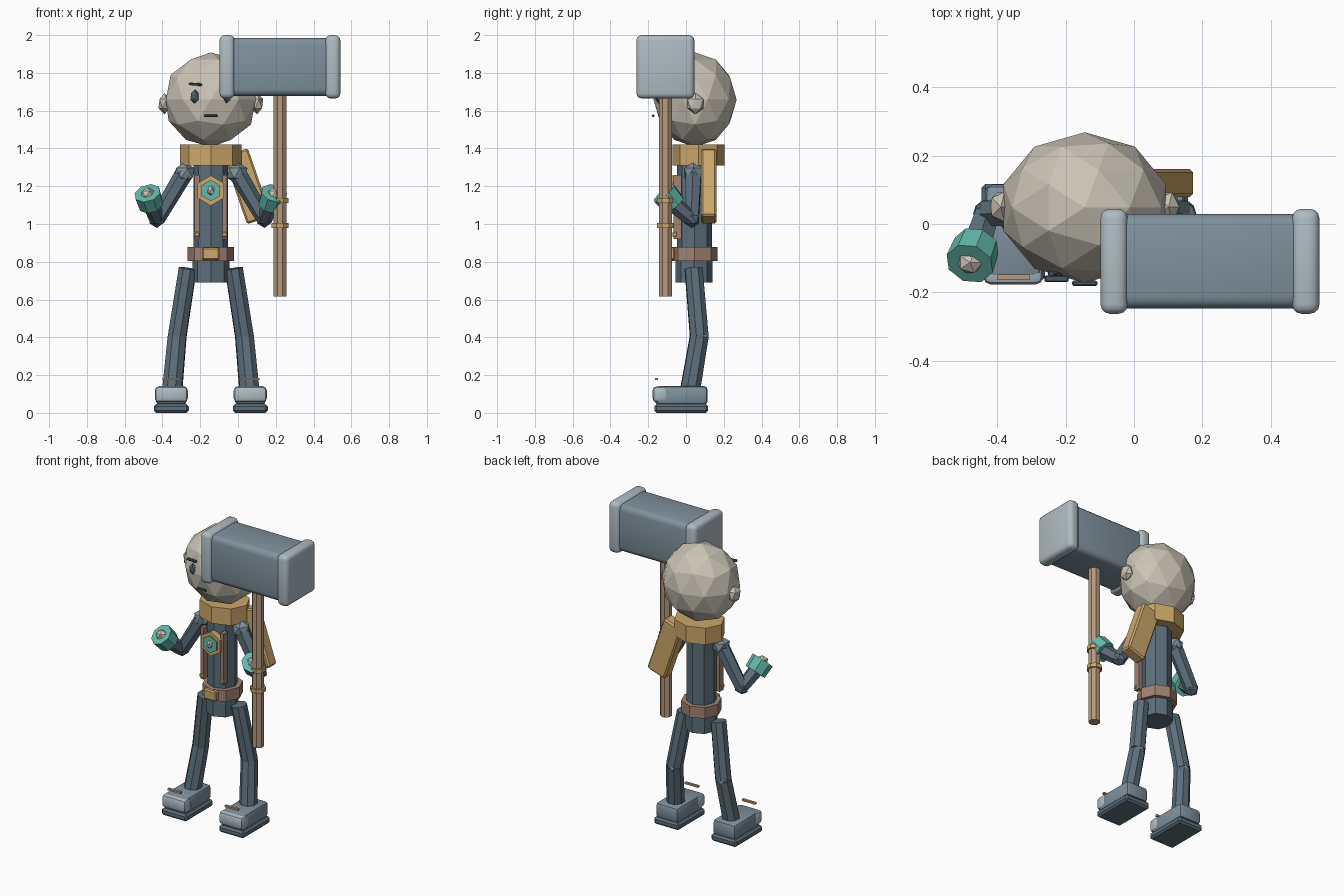
import bpy, bmesh, math
from mathutils import Vector, Matrix

if "Cube" in bpy.data.objects:
    bpy.data.objects.remove(bpy.data.objects["Cube"])

CX, CY = -0.144, 0.045   # body axis


def mat(name, hexa):
    m = bpy.data.materials.new(name)
    c = [int(hexa[i:i + 2], 16) / 255 for i in (0, 2, 4)]
    m.diffuse_color = [((v + 0.055) / 1.055) ** 2.4 if v > 0.04 else v / 12.92 for v in c] + [1]
    m.use_nodes = True
    m.node_tree.nodes["Principled BSDF"].inputs["Base Color"].default_value = m.diffuse_color
    return m


CLOTH = mat("dark slate cloth", "5C6F7C")
PLATE = mat("pale slate plate", "7F919D")
STEEL = mat("light steel", "AFBCC3")
SKIN = mat("pale stone skin", "CBC4B6")
TAN = mat("golden tan", "CDA76A")
BELT = mat("brown leather", "A08272")
WOOD = mat("wood", "B89A80")
TEAL = mat("teal", "64B8AB")
INK = mat("dark ink", "4A5A66")


def finish(name, bm, material, smooth=False):
    bmesh.ops.recalc_face_normals(bm, faces=bm.faces[:])
    me = bpy.data.meshes.new(name)
    bm.to_mesh(me)
    bm.free()
    me.materials.append(material)
    ob = bpy.data.objects.new(name, me)
    bpy.context.collection.objects.link(ob)
    if smooth:
        bpy.ops.object.select_all(action='DESELECT')
        bpy.context.view_layer.objects.active = ob
        ob.select_set(True)
        bpy.ops.object.shade_smooth_by_angle(angle=math.radians(40))
    return ob


def box(name, c, size, material, bevel=0, segs=1, tilt=0, smooth=False):
    bm = bmesh.new()
    bmesh.ops.create_cube(bm, size=1, matrix=Matrix.Diagonal((*size, 1)))
    if bevel:
        bmesh.ops.bevel(bm, geom=bm.edges[:], offset=bevel, segments=segs,
                        profile=0.5, affect='EDGES')
    bm.transform(Matrix.Translation(c) @ Matrix.Rotation(math.radians(tilt), 4, 'Y'))
    return finish(name, bm, material, smooth)


def ball(name, c, radii, material, sub=1):
    bm = bmesh.new()
    bmesh.ops.create_icosphere(bm, subdivisions=sub, radius=1,
                               matrix=Matrix.Translation(c) @ Matrix.Diagonal((*radii, 1)))
    return finish(name, bm, material)


def rod(name, a, b, r1, r2, sides, material, squash=1, turn=0):
    """Tapered prism from point a to point b."""
    a, b = Vector(a), Vector(b)
    d = b - a
    bm = bmesh.new()
    bmesh.ops.create_cone(bm, cap_ends=True, segments=sides, radius1=r1, radius2=r2, depth=d.length)
    rot = d.to_track_quat('Z', 'Y').to_matrix().to_4x4()
    bm.transform(Matrix.Translation((a + b) / 2) @ rot @ Matrix.Diagonal((1, squash, 1, 1))
                 @ Matrix.Rotation(math.radians(turn), 4, 'Z'))
    return finish(name, bm, material)


# head, ears and face
ball("head", (CX, 0.048, 1.658), (0.25, 0.22, 0.25), SKIN, 2)
for s, side in ((-1, "left"), (1, "right")):
    ball("ear_" + side, (CX + s * 0.245, 0.05, 1.637), (0.036, 0.05, 0.056), SKIN)
    ball("eye_" + side, (CX + s * 0.085, -0.145, 1.675), (0.026, 0.018, 0.038), INK)
    box("brow_" + side, (CX + s * 0.082, -0.16, 1.74), (0.07, 0.02, 0.014), INK, 0.004, tilt=-s * 4)
box("mouth", (CX, -0.173, 1.573), (0.074, 0.015, 0.013), INK, 0.004)

# torso, collar, belt
rod("torso", (CX, CY, 0.75), (CX, CY, 1.36), 0.092, 0.092, 8, CLOTH)
rod("hips", (CX, CY - 0.002, 0.69), (CX, CY - 0.002, 0.82), 0.098, 0.098, 8, CLOTH)
rod("scarf_collar", (CX, 0.066, 1.31), (CX, 0.066, 1.42), 0.162, 0.162, 8, TAN, squash=0.85)
box("scarf_tail", (0.05, 0.12, 1.2), (0.135, 0.082, 0.38), TAN, 0.01, tilt=-19)
rod("belt", (CX, CY, 0.803), (CX, CY, 0.877), 0.123, 0.123, 8, BELT)
box("buckle", (CX, -0.075, 0.842), (0.094, 0.035, 0.066), TAN, 0.008)

# chest badge
for nm, y0, y1, r, m in (("badge_frame", -0.04, -0.08, 0.08, TAN),
                         ("badge_inlay", -0.06, -0.088, 0.056, TEAL)):
    rod(nm, (CX, y0, 1.177), (CX, y1, 1.177), r, r, 6, m)
ball("badge_gem", (CX, -0.088, 1.177), (0.02, 0.018, 0.027), SKIN)

for s, side in ((-1, "left"), (1, "right")):
    def p(x, y, z):
        return Vector((CX + s * x, y, z))
    # straps on the chest
    box("strap_" + side, p(0.073, -0.045, 1.09), (0.024, 0.04, 0.34), BELT)
    box("strap_clip_" + side, p(0.073, -0.06, 0.945), (0.03, 0.025, 0.025), TAN, 0.004)
    # arm
    shoulder, elbow, wrist = p(0.14, 0.04, 1.27), p(0.285, 0.03, 1.025), p(0.318, -0.07, 1.11)
    ball("shoulder_" + side, shoulder, (0.06, 0.058, 0.058), PLATE)
    rod("upper_arm_" + side, shoulder, elbow, 0.048, 0.042, 6, CLOTH)
    ball("elbow_" + side, elbow, (0.046, 0.046, 0.046), CLOTH)
    rod("forearm_" + side, elbow, wrist, 0.04, 0.046, 6, CLOTH)
    d = Vector((s * 0.24, -0.62, 0.75)).normalized()
    hand = p(0.326, -0.09, 1.132)
    rod("cuff_" + side, hand - d * 0.042, hand + d * 0.042, 0.068, 0.072, 8, TEAL)
    ball("fist_" + side, hand + d * 0.036, (0.04, 0.036, 0.036), SKIN)
    # leg
    hip, knee, ankle = p(0.122, 0.04, 0.765), p(0.178, 0.07, 0.405), p(0.205, 0.02, 0.11)
    rod("thigh_" + side, hip, knee, 0.05, 0.052, 8, CLOTH)
    ball("knee_" + side, knee, (0.05, 0.058, 0.044), PLATE)
    rod("shin_" + side, knee, ankle, 0.052, 0.056, 8, CLOTH)
    # boot
    box("sole_" + side, p(0.209, -0.025, 0.023), (0.185, 0.285, 0.046), CLOTH, 0.012)
    box("boot_" + side, p(0.209, -0.025, 0.093), (0.165, 0.28, 0.1), PLATE, 0.022, 2, smooth=True)
    box("toe_cap_" + side, p(0.209, -0.137, 0.098), (0.175, 0.08, 0.085), STEEL, 0.022, 2, smooth=True)
    box("boot_lace_" + side, p(0.209, -0.155, 0.18), (0.096, 0.016, 0.012), WOOD)

# hammer
HX, HY, HZ = 0.222, -0.109, 1.832
rod("hammer_handle", (HX, HY, 0.615), (HX, HY, 1.72), 0.037, 0.037, 8, WOOD, turn=22.5)
for z in (0.992, 1.125):
    rod("handle_band", (HX, HY, z - 0.013), (HX, HY, z + 0.013), 0.048, 0.048, 8, TAN, turn=22.5)
box("hammer_block", (HX, HY, HZ), (0.55, 0.276, 0.308), PLATE, 0.035, 3, smooth=True)
for s in (-1, 1):
    box("hammer_cap", (HX + s * 0.28, HY, HZ), (0.08, 0.307, 0.335), STEEL, 0.028, 3, smooth=True)
